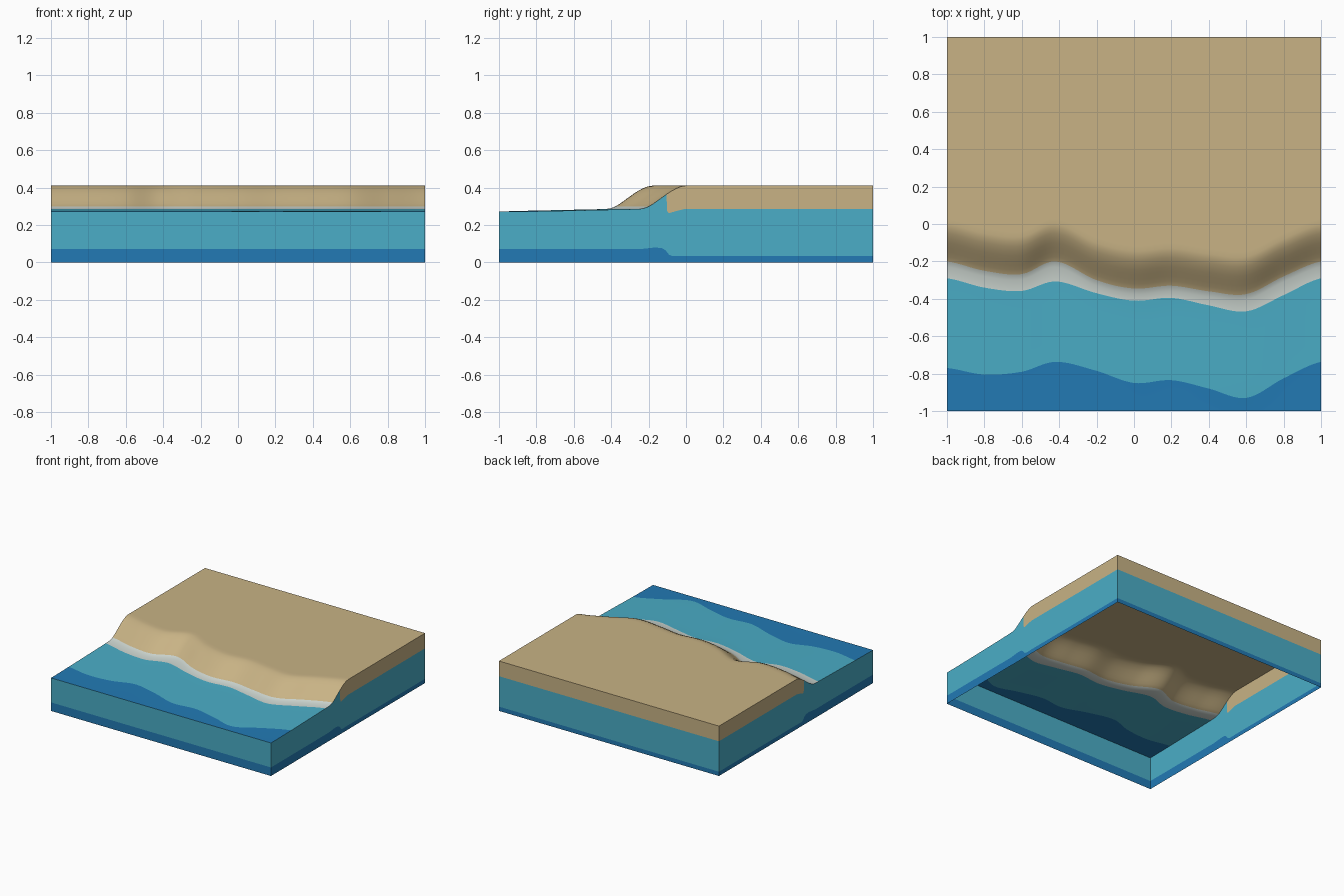
import bpy, bmesh

if "Cube" in bpy.data.objects:
    bpy.data.objects.remove(bpy.data.objects["Cube"])

# Colours (linear)
def material(name, rgb):
    m = bpy.data.materials.new(name)
    m.diffuse_color = (*rgb, 1)
    m.use_nodes = True
    m.node_tree.nodes["Principled BSDF"].inputs["Base Color"].default_value = m.diffuse_color
    return m

DEEP, SHALLOW, FOAM, SAND = range(4)
MATS = [material("deep water blue", (0.016, 0.195, 0.46)),
        material("shallow water teal", (0.069, 0.42, 0.57)),
        material("foam white", (0.60, 0.66, 0.62)),
        material("sand", (0.58, 0.45, 0.235))]

# Wavy lines along the shore: (x, sand edge, foam width, deep water edge)
SHORE = [(-1.0, -.20, .09, -.77), (-.8, -.25, .09, -.805), (-.6, -.268, .09, -.79),
         (-.42, -.20, .107, -.737), (-.2, -.30, .07, -.785), (0, -.345, .065, -.85),
         (.2, -.33, .065, -.835), (.4, -.36, .075, -.88), (.6, -.375, .092, -.93),
         (.8, -.28, .10, -.825), (1.0, -.20, .09, -.737)]

# Cross-section of the foam and the sand bank, as offset from the sand edge
BANK = [(-.03, .287), (0, .298), (.025, .313), (.05, .331), (.075, .349), (.1, .367),
        (.125, .383), (.15, .396), (.175, .406), (.2, .41), (.23, .41)]


def shore(x):
    """Smooth interpolation of the shore lines at x."""
    i = max(k for k in range(len(SHORE) - 1) if SHORE[k][0] <= x + 1e-6)
    p = [SHORE[min(max(k, 0), len(SHORE) - 1)] for k in range(i - 1, i + 3)]
    t = (x - p[1][0]) / (p[2][0] - p[1][0])
    return [.5 * (2 * b + (c - a) * t + (2 * a - 5 * b + 4 * c - d) * t * t
                  + (3 * b - a - 3 * c + d) * t ** 3)
            for a, b, c, d in list(zip(*p))[1:]]


def section(x):
    """Profile (y, z) of the top surface at x, front to back."""
    s, w, d = shore(x)
    f = s - w
    pts = [(-1, .271), ((d - 1) / 2, .272), (d, .274)]
    pts += [(d + (f - d) * k / 4, .274 + .010 * k / 4) for k in range(1, 5)]
    pts += [(s + o, z) for o, z in BANK]
    back = s + BANK[-1][0]
    return pts + [(back + (1 - back) * k / 4, .41) for k in range(1, 5)]


def lerp(pts, y):
    for (a, p), (b, q) in zip(pts, pts[1:]):
        if y <= b:
            return p + (q - p) * (y - a) / (b - a)
    return pts[-1][1]


def finish(name, bm):
    me = bpy.data.meshes.new(name)
    bm.to_mesh(me)
    bm.free()
    for m in MATS:
        me.materials.append(m)
    ob = bpy.data.objects.new(name, me)
    bpy.context.collection.objects.link(ob)
    return ob


# Top surface: water, foam, sand bank and flat beach
N = 80
bm = bmesh.new()
cols = []
for i in range(N + 1):
    x = -1 + 2 * i / N
    cols.append([bm.verts.new((x, y, z)) for y, z in section(x)])
for a, b in zip(cols, cols[1:]):
    for j in range(len(a) - 1):
        f = bm.faces.new((a[j], b[j], b[j + 1], a[j + 1]))
        f.smooth = True
        f.material_index = DEEP if j < 2 else SHALLOW if j < 6 else FOAM if j < 8 else SAND
finish("beach_surface", bm)

# Walls: stacked colour bands; the underside stays open
DEEP_LINE = [(-1, .07), (-.25, .07), (-.17, .079), (-.13, .077), (-.11, .065),
             (-.09, .04), (-.07, .033), (0, .035), (1, .035)]
SAND_LINE = [(-.105, .37), (-.1, .27), (-.09, .263), (-.05, .275), (-.01, .285), (1, .285)]


def band(bm, lower, upper, mat, flip):
    """Strip of wall between two rows of points."""
    for a, b, c, d in zip(lower, lower[1:], upper[1:], upper):
        pts = [p for k, p in enumerate((a, b, c, d)) if p not in (a, b, c, d)[:k]]
        if len(pts) < 3:
            continue
        f = bm.faces.new([bm.verts.new(p) for p in (pts[::-1] if flip else pts)])
        f.material_index = mat


bm = bmesh.new()
for x in (-1, 1):
    top = section(x)
    ys = sorted({round(y, 4) for y, _ in top + DEEP_LINE + SAND_LINE})
    rows = [[], [], [], []]
    for y in ys:
        t = lerp(top, y)
        sand = t if y <= -.1049 else min(t, lerp(SAND_LINE, y))
        for r, z in zip(rows, (0, lerp(DEEP_LINE, y), sand, t)):
            r.append((x, y, z))
    for k, mat in enumerate((DEEP, SHALLOW, SAND)):
        band(bm, rows[k], rows[k + 1], mat, x < 0)
for y, levels in ((-1, (0, .07, .271)), (1, (0, .035, .285, .41))):
    for lo, hi, mat in zip(levels, levels[1:], (DEEP, SHALLOW, SAND)):
        band(bm, [(-1, y, lo), (1, y, lo)], [(-1, y, hi), (1, y, hi)], mat, y > 0)
bmesh.ops.remove_doubles(bm, verts=bm.verts, dist=1e-5)
finish("side_walls", bm)
